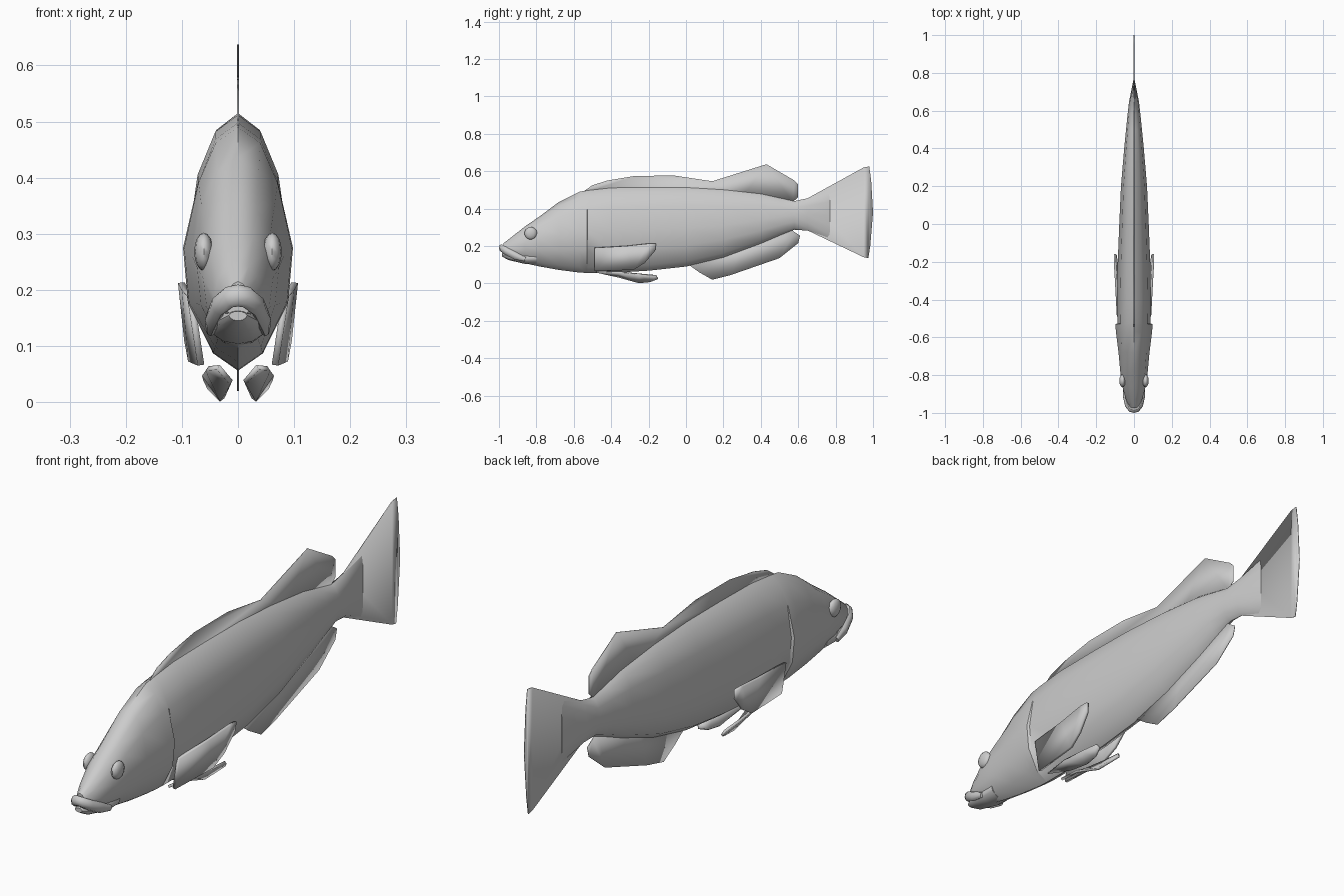
import bpy, bmesh, math
from mathutils import Vector

if "Cube" in bpy.data.objects:
    bpy.data.objects.remove(bpy.data.objects["Cube"])

grey = bpy.data.materials.new("plain grey")
grey.use_nodes = True
grey.diffuse_color = (0.6, 0.6, 0.6, 1)
grey.node_tree.nodes["Principled BSDF"].inputs["Base Color"].default_value = (0.6, 0.6, 0.6, 1)


def finish(name, bm, angle=50):
    bmesh.ops.recalc_face_normals(bm, faces=bm.faces)
    mesh = bpy.data.meshes.new(name)
    bm.to_mesh(mesh)
    bm.free()
    mesh.materials.append(grey)
    ob = bpy.data.objects.new(name, mesh)
    bpy.context.collection.objects.link(ob)
    bpy.ops.object.select_all(action="DESELECT")
    ob.select_set(True)
    bpy.context.view_layer.objects.active = ob
    bpy.ops.object.shade_smooth_by_angle(angle=math.radians(angle))
    return ob


def loft(name, rings):
    bm = bmesh.new()
    rows = [[bm.verts.new(p) for p in ring] for ring in rings]
    n = len(rows[0])
    for a, b in zip(rows, rows[1:]):
        for i in range(n):
            bm.faces.new((a[i], a[(i + 1) % n], b[(i + 1) % n], b[i]))
    bm.faces.new(rows[0])
    bm.faces.new(rows[-1])
    return finish(name, bm)


def blade(name, points, thickness):
    bm = bmesh.new()
    bm.faces.new([bm.verts.new(p) for p in points])
    bmesh.ops.triangulate(bm, faces=bm.faces)
    ob = finish(name, bm, 30)
    mod = ob.modifiers.new("thickness", "SOLIDIFY")
    mod.thickness, mod.offset = thickness, 0
    return ob


def body_ring(y, top, mid, low, w, flare=0):
    half = [(0, 1), (.45, .87), (.8, .54), (1, 0), (.9, -.45), (.5, -.86), (0, -1)]
    pts = []
    for i, (u, v) in enumerate(half):
        z = mid + v * ((top - mid) if v > 0 else (mid - low))
        pts.append(Vector((u * w + (flare if i in (3, 4) else 0), y, z)))
    return pts + [Vector((-p.x, p.y, p.z)) for p in pts[-2:0:-1]]


# Body: station, top, widest height, bottom, half width, gill flare
loft("body", [body_ring(*s) for s in (
    (-.975, .215, .175, .15, .022),
    (-.93, .25, .19, .13, .043),
    (-.86, .305, .22, .107, .062),
    (-.78, .36, .24, .09, .073),
    (-.68, .435, .26, .072, .082),
    (-.57, .49, .275, .058, .088, .008),
    (-.53, .497, .275, .056, .088, .01),
    (-.526, .498, .275, .056, .088),
    (-.4, .512, .28, .056, .09),
    (-.2, .515, .285, .068, .086),
    (0, .514, .295, .09, .078),
    (.2, .502, .31, .138, .069),
    (.4, .48, .34, .212, .052),
    (.5, .458, .355, .255, .042),
    (.58, .44, .365, .287, .034),
    (.65, .455, .365, .282, .026),
    (.77, .5, .365, .24, .002))])

# Lower jaw
loft("lower_jaw", [body_ring(*s) for s in (
    (-.985, .162, .155, .145, .016),
    (-.95, .165, .145, .125, .036),
    (-.86, .17, .135, .104, .05),
    (-.8, .17, .14, .1, .05))])

# Upper lip, an arch of round sections
arch = [(.049, -.86, .128), (.045, -.91, .146), (.034, -.96, .172), (.016, -.983, .187)]
arch += [(0, -.986, .19)] + [(-x, y, z) for x, y, z in reversed(arch)]
rings = []
for i, p in enumerate(arch):
    run = Vector(arch[min(i + 1, len(arch) - 1)]) - Vector(arch[max(i - 1, 0)])
    side = run.cross(Vector((0, 0, 1))).normalized()
    up = side.cross(run).normalized()
    r = .014 if 0 < i < len(arch) - 1 else .008
    rings.append([Vector(p) + side * r * math.cos(t) + up * r * 1.4 * math.sin(t)
                  for t in (k * math.pi / 4 for k in range(8))])
loft("upper_lip", rings)

# Vertical fins in the middle plane
middle_fins = {
    "dorsal_fin": [(-.58, .47), (-.5, .525), (-.42, .55), (-.27, .575), (-.2, .568), (-.06, .576),
                   (.14, .546), (.43, .637), (.58, .55), (.6, .53), (.6, .46), (.57, .435), (.3, .46)],
    "anal_fin": [(0, .11), (.07, .06), (.14, .02), (.24, .045), (.5, .135), (.6, .215),
                 (.61, .255), (.58, .275), (.55, .3), (.3, .22)],
    "tail_fin": [(.58, .43), (.65, .455), (.95, .62), (.98, .625), (.99, .55), (1, .38),
                 (.985, .2), (.975, .135), (.95, .14), (.73, .255), (.65, .283), (.58, .3)],
}
for name, outline in middle_fins.items():
    blade(name, [(0, y, z) for y, z in outline], .003)

# Paired fins and eyes
pectoral = [(.085, -.49, .19), (.094, -.32, .2), (.101, -.2, .213), (.101, -.16, .213), (.097, -.165, .175),
            (.09, -.22, .11), (.083, -.28, .073), (.066, -.49, .066)]
pelvic = [(.035, -.48, .062), (.055, -.36, .06), (.06, -.25, .05), (.058, -.16, .042), (.05, -.15, .025),
          (.034, -.19, .01), (.028, -.25, .004), (.012, -.36, .035)]
for side, s in (("left", 1), ("right", -1)):
    blade(side + "_pectoral_fin", [(s * x, y, z) for x, y, z in pectoral], .012)
    blade(side + "_pelvic_fin", [(s * x, y, z) for x, y, z in pelvic], .01)
    bm = bmesh.new()
    bmesh.ops.create_uvsphere(bm, u_segments=12, v_segments=8, radius=.034)
    for v in bm.verts:
        v.co = Vector((v.co.x * .5 + s * .061, v.co.y - .83, v.co.z + .268))
    finish(side + "_eye", bm)
